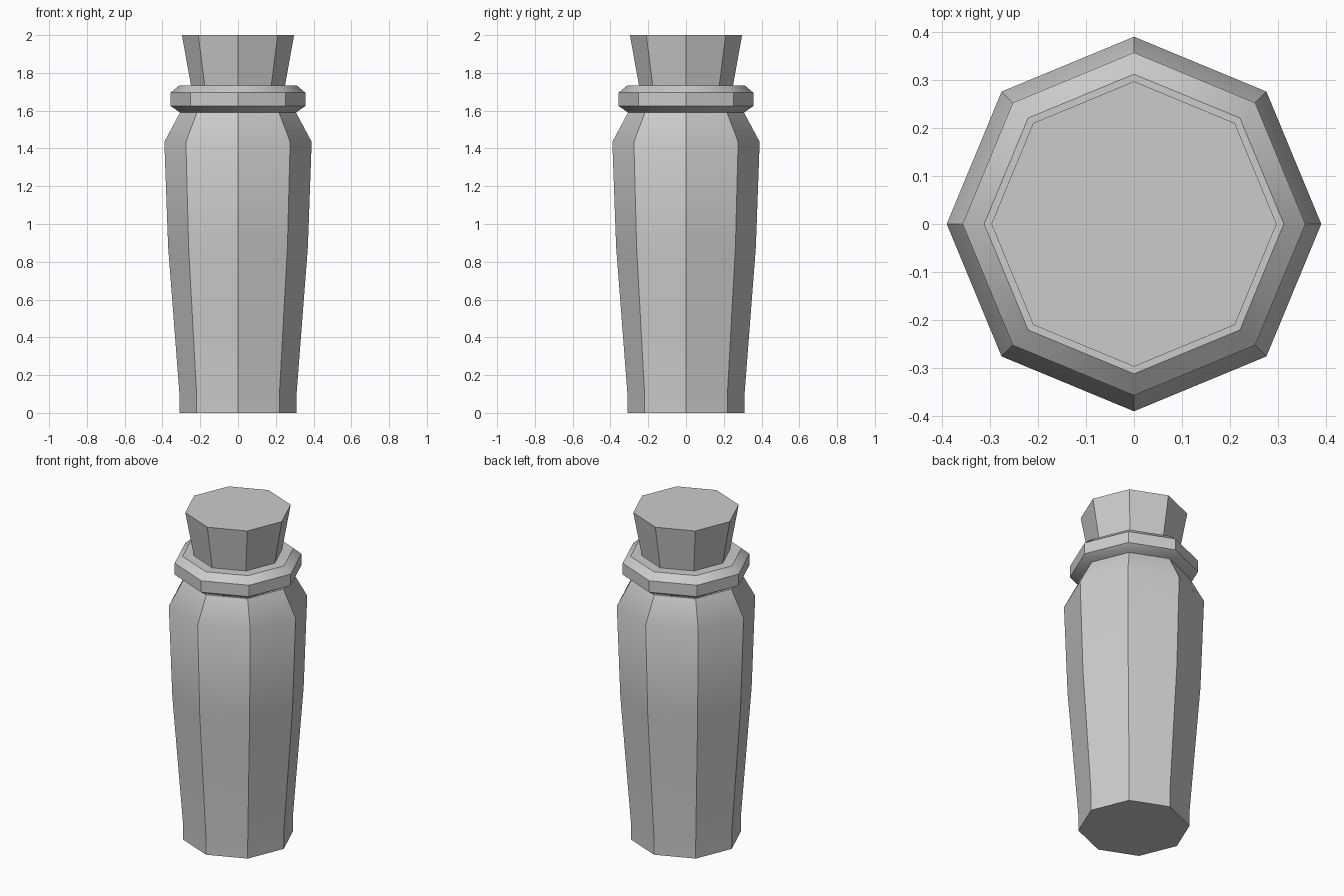
import bpy, bmesh
from math import cos, sin, pi, radians

if "Cube" in bpy.data.objects:
    bpy.data.objects.remove(bpy.data.objects["Cube"])

SIDES = 8


def lathe(name, profile, closed=False):
    """Spin an (radius, z) profile into an eight-sided solid."""
    bm = bmesh.new()
    rings = [[bm.verts.new((r * cos(2 * pi * i / SIDES), r * sin(2 * pi * i / SIDES), z))
              for i in range(SIDES)] for r, z in profile]
    pairs = list(zip(rings, rings[1:]))
    if closed:
        pairs.append((rings[-1], rings[0]))
    for a, b in pairs:
        for i in range(SIDES):
            j = (i + 1) % SIDES
            bm.faces.new((a[i], a[j], b[j], b[i]))
    if not closed:
        bm.faces.new(rings[0][::-1])
        bm.faces.new(rings[-1])
    bmesh.ops.recalc_face_normals(bm, faces=bm.faces)
    mesh = bpy.data.meshes.new(name)
    bm.to_mesh(mesh)
    bm.free()
    obj = bpy.data.objects.new(name, mesh)
    bpy.context.collection.objects.link(obj)
    bpy.ops.object.select_all(action='DESELECT')
    obj.select_set(True)
    bpy.context.view_layer.objects.active = obj
    bpy.ops.object.shade_smooth_by_angle(angle=radians(40))
    return obj


# Bottle body, tapering down to the base and in at the shoulder
lathe("bottle_body", [(0.31, 0), (0.31, 0.1), (0.37, 0.88), (0.39, 1.435), (0.307, 1.59)])

# Bevelled lip around the mouth
lathe("bottle_lip", [(0.24, 1.59), (0.307, 1.59), (0.357, 1.625), (0.357, 1.695),
                     (0.312, 1.733), (0.24, 1.733)], closed=True)

# Flared stopper, pushed into the mouth
lathe("stopper", [(0.225, 1.60), (0.297, 2.0)])
